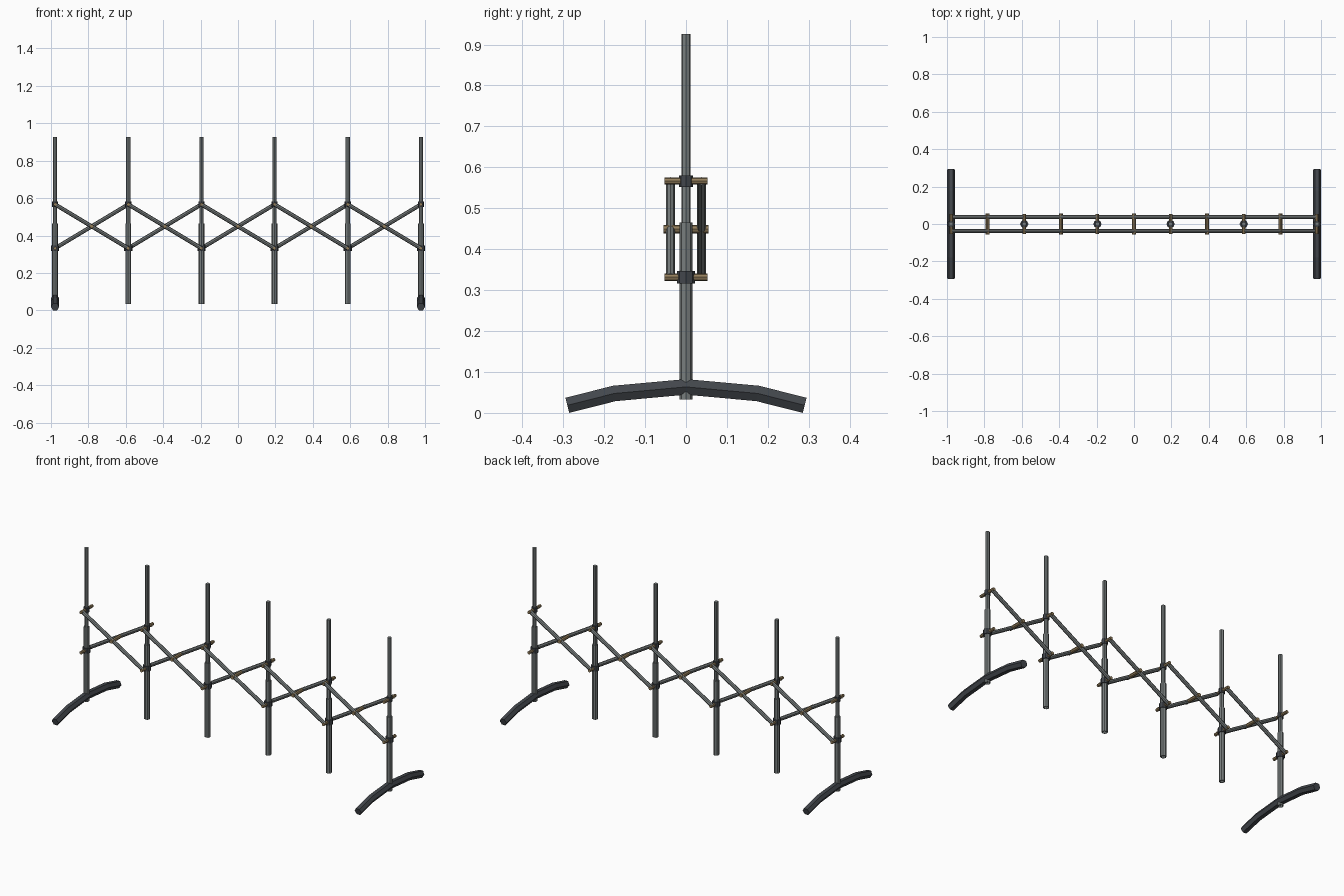
import bpy, bmesh, math
from mathutils import Vector

if "Cube" in bpy.data.objects:
    bpy.data.objects.remove(bpy.data.objects["Cube"])


def material(name, rgb):
    m = bpy.data.materials.new(name)
    m.diffuse_color = (*rgb, 1)
    m.use_nodes = True
    m.node_tree.nodes["Principled BSDF"].inputs["Base Color"].default_value = m.diffuse_color
    return m


STEEL = material("grey steel", (0.19, 0.21, 0.21))
DARK = material("dark rubber", (0.055, 0.062, 0.072))
BRASS = material("dull brass", (0.30, 0.215, 0.11))


def add_object(name, bm, mat):
    bmesh.ops.recalc_face_normals(bm, faces=bm.faces)
    mesh = bpy.data.meshes.new(name)
    bm.to_mesh(mesh)
    bm.free()
    mesh.materials.append(mat)
    ob = bpy.data.objects.new(name, mesh)
    bpy.context.collection.objects.link(ob)
    return ob


def rod(name, a, b, r, mat, sides=8, caps=True):
    """Straight polygonal rod from point a to point b."""
    a, b = Vector(a), Vector(b)
    bm = bmesh.new()
    bmesh.ops.create_cone(bm, cap_ends=caps, segments=sides, radius1=r,
                          radius2=r, depth=(b - a).length)
    rot = Vector((0, 0, 1)).rotation_difference(b - a).to_matrix().to_4x4()
    bm.transform(rot)
    bmesh.ops.translate(bm, vec=(a + b) / 2, verts=bm.verts)
    return add_object(name, bm, mat)


def foot(name, x):
    """Bent foot: six-sided section swept along y."""
    path = [(-0.29, 0.018), (-0.175, 0.047), (0, 0.063), (0.175, 0.047), (0.29, 0.018)]
    tilt = [0.24, 0.16, 0, -0.16, -0.24]
    r = 0.022
    bm = bmesh.new()
    rings = []
    for (y, z), t in zip(path, tilt):
        ring = []
        for k in range(6):
            a = k * math.pi / 3
            h = r * math.sin(a)
            ring.append(bm.verts.new((x + r * math.cos(a),
                                      y - h * math.sin(t), z + h * math.cos(t))))
        rings.append(ring)
    for p, q in zip(rings, rings[1:]):
        for k in range(6):
            n = (k + 1) % 6
            bm.faces.new((p[k], p[n], q[n], q[k]))
    bm.faces.new(rings[0])
    bm.faces.new(rings[-1])
    return add_object(name, bm, DARK)


POSTS, END = 6, 0.978
STEP = 2 * END / (POSTS - 1)
LOW, HIGH = 0.331, 0.566
BAR_Y = 0.038

for i in range(POSTS):
    x = -END + i * STEP
    # telescoping post: open lower tube with a thinner tube inside
    tube = rod(f"lower_post_{i}", (x, 0, 0.032), (x, 0, 0.465), 0.016, STEEL, caps=False)
    wall = tube.modifiers.new("wall", 'SOLIDIFY')
    wall.thickness = 0.004
    wall.offset = -1
    rod(f"upper_post_{i}", (x, 0, 0.30), (x, 0, 0.925), 0.0115, STEEL)
    # collars and hinge pins
    rod(f"lower_collar_{i}", (x, 0, 0.316), (x, 0, 0.346), 0.022, DARK)
    rod(f"upper_collar_{i}", (x, 0, 0.551), (x, 0, 0.580), 0.0165, DARK)
    for label, z in (("lower", LOW), ("upper", HIGH)):
        rod(f"{label}_pin_{i}", (x, -0.053, z), (x, 0.053, z), 0.009, BRASS)

# scissor bars with a pivot pin at each crossing
for i in range(POSTS - 1):
    x0 = -END + i * STEP
    x1 = x0 + STEP
    rod(f"front_bar_{i}", (x0, -BAR_Y, HIGH), (x1, -BAR_Y, LOW), 0.011, STEEL)
    rod(f"back_bar_{i}", (x0, BAR_Y, LOW), (x1, BAR_Y, HIGH), 0.011, STEEL)
    xm, zm = (x0 + x1) / 2, (LOW + HIGH) / 2
    rod(f"pivot_pin_{i}", (xm, -0.055, zm), (xm, 0.055, zm), 0.0105, BRASS)

# feet on the outer posts
foot("left_foot", -END)
foot("right_foot", END)

# settle the lowest point on the floor
lowest = min(v.co.z + o.location.z for o in bpy.data.objects for v in o.data.vertices)
for o in bpy.data.objects:
    for v in o.data.vertices:
        v.co.z -= lowest
